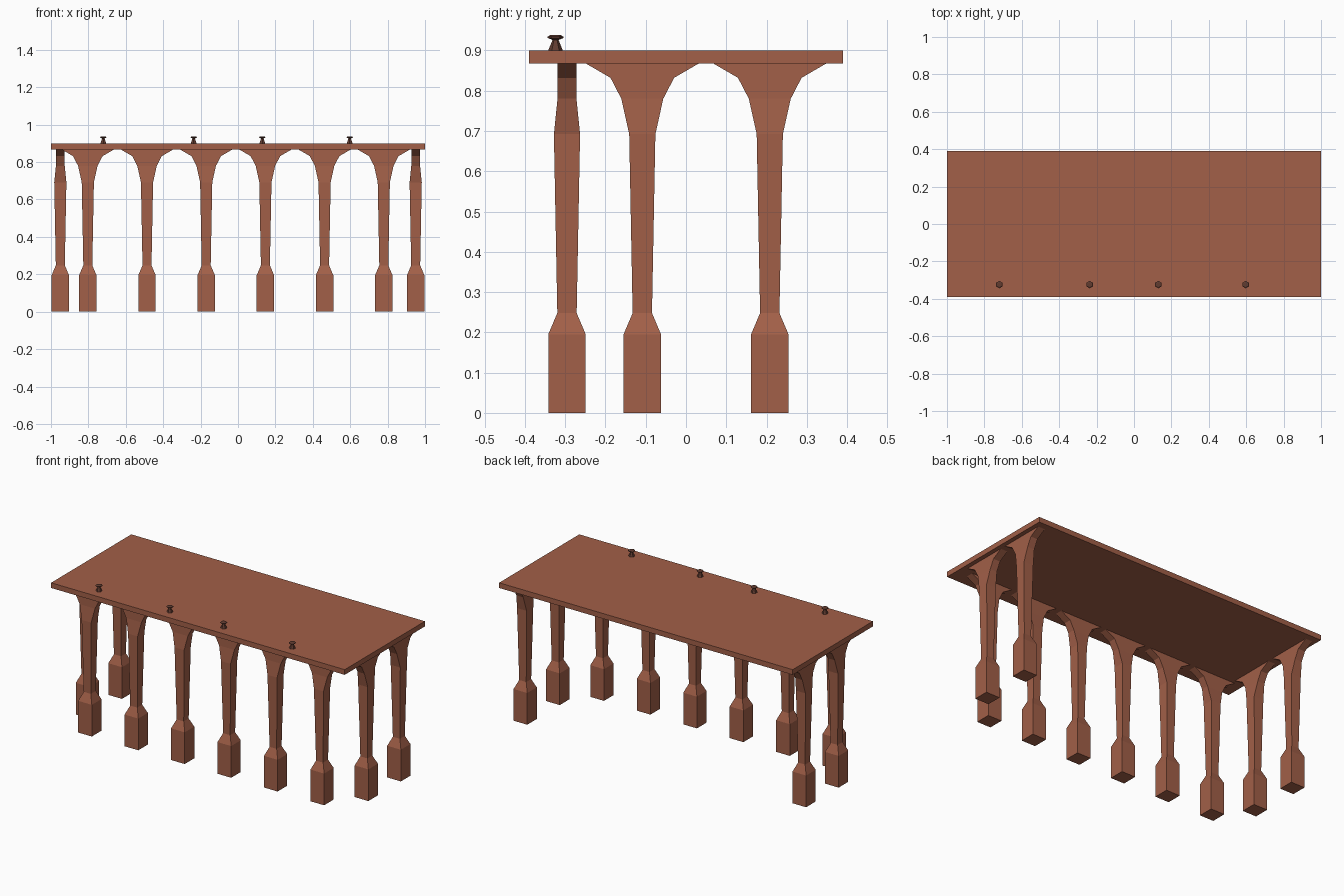
import bpy, bmesh, math

if "Cube" in bpy.data.objects:
    bpy.data.objects.remove(bpy.data.objects["Cube"])


def material(name, color):
    m = bpy.data.materials.new(name)
    m.diffuse_color = color
    m.use_nodes = True
    m.node_tree.nodes["Principled BSDF"].inputs["Base Color"].default_value = m.diffuse_color
    return m


wood = material("brown_wood", (0.36, 0.115, 0.065, 1))
dark = material("dark_knob", (0.12, 0.045, 0.03, 1))


def loft(name, rings, mat, loc, turn=0.0):
    """Skin a stack of equal-sized rings and cap both ends."""
    bm = bmesh.new()
    loops = [[bm.verts.new(p) for p in ring] for ring in rings]
    n = len(loops[0])
    for a, b in zip(loops, loops[1:]):
        for i in range(n):
            j = (i + 1) % n
            bm.faces.new((a[i], a[j], b[j], b[i]))
    bm.faces.new(loops[0][::-1])
    bm.faces.new(loops[-1])
    bmesh.ops.recalc_face_normals(bm, faces=bm.faces)
    mesh = bpy.data.meshes.new(name)
    bm.to_mesh(mesh)
    bm.free()
    mesh.materials.append(mat)
    ob = bpy.data.objects.new(name, mesh)
    ob.location = loc
    ob.rotation_euler.z = turn
    bpy.context.collection.objects.link(ob)
    return ob


def rect(hx, hy, z):
    return [(-hx, -hy, z), (hx, -hy, z), (hx, hy, z), (-hx, hy, z)]


def hexagon(r, z):
    return [(r * math.cos(math.radians(30 + 60 * i)),
             r * math.sin(math.radians(30 + 60 * i)), z) for i in range(6)]


# Flat roof slab
loft("roof_slab", [rect(1, 0.39, 0.868), rect(1, 0.39, 0.90)], wood, (0, 0, 0))

# Column: square foot, tapering shaft, bracket flaring along the row
column = [(0.0465, 0.0465, 0), (0.0465, 0.0465, 0.195), (0.024, 0.024, 0.248),
          (0.0325, 0.0325, 0.692), (0.052, 0.0235, 0.78),
          (0.079, 0.0235, 0.832), (0.141, 0.0235, 0.868)]
column_rings = [rect(*p) for p in column]

# Front row
for i in range(6):
    loft(f"front_column_{i + 1}", column_rings, wood,
         (-0.803 + i * 0.3165, -0.2955, 0))

# Two columns on each end, brackets running front to back
for side, x in (("left", -0.95), ("right", 0.95)):
    for i, y in enumerate((-0.1085, 0.208)):
        loft(f"{side}_column_{i + 1}", column_rings, wood, (x, y, 0),
             math.pi / 2)

# Small six-sided knobs on the roof near the front edge
knob_rings = [hexagon(*p) for p in ((0.018, 0.90), (0.0075, 0.926),
                                    (0.02, 0.931), (0.02, 0.934), (0.013, 0.938))]
for i, x in enumerate((-0.72, -0.237, 0.13, 0.597)):
    loft(f"roof_knob_{i + 1}", knob_rings, dark, (x, -0.324, 0))
